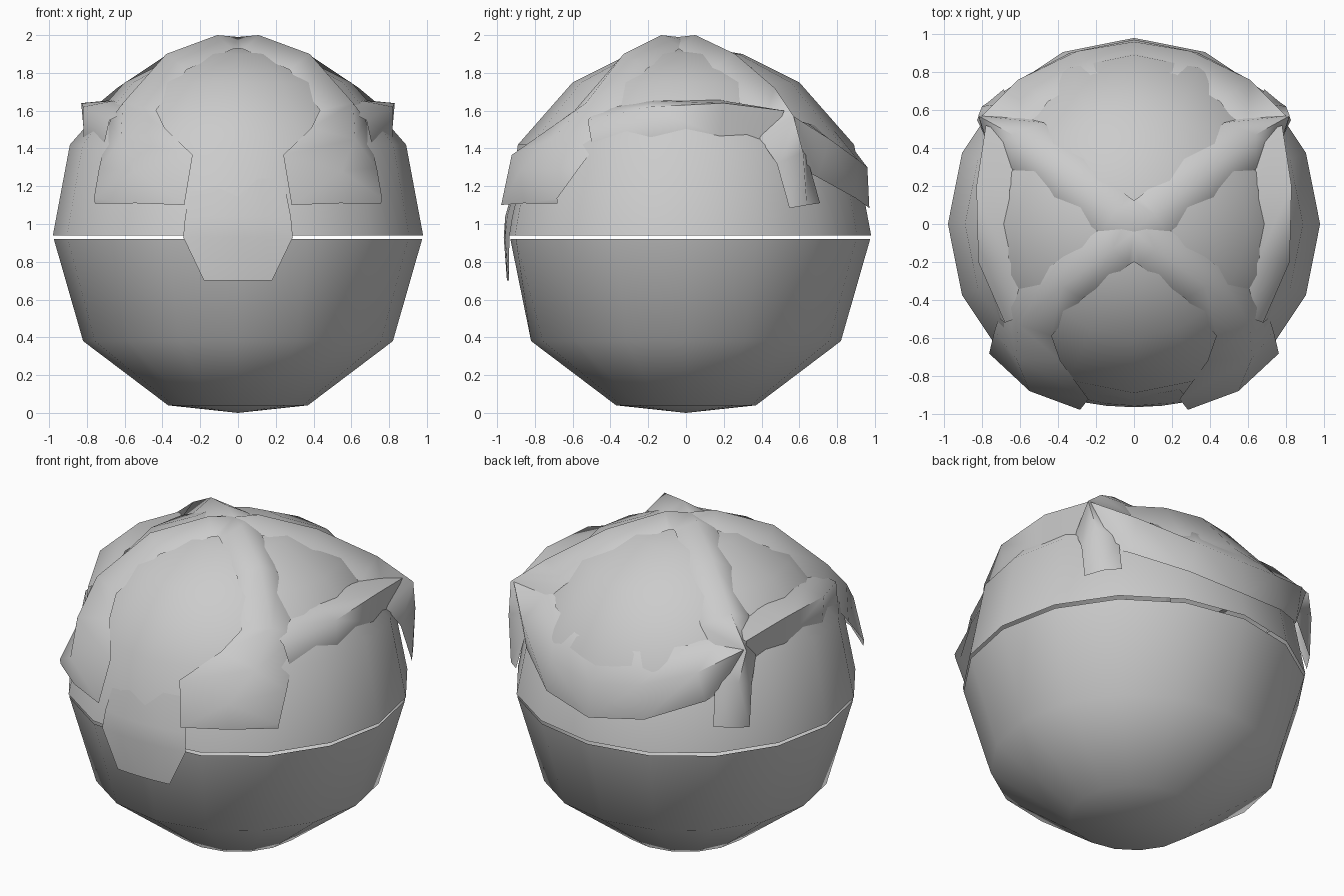
import bpy, bmesh, math
from mathutils import Vector

cube = bpy.data.objects.get("Cube")
if cube:
    bpy.data.objects.remove(cube, do_unlink=True)

CENTRE = Vector((0, 0, 0.95))
SEGMENTS = 16

grey = bpy.data.materials.new("plain_grey")
grey.use_nodes = True
colour = (0.6, 0.6, 0.6, 1)
grey.diffuse_color = colour
grey.node_tree.nodes["Principled BSDF"].inputs["Base Color"].default_value = colour


def finish(name, bm, mirror=False):
    """Face everything outward, smooth it and link the object."""
    bmesh.ops.remove_doubles(bm, verts=bm.verts, dist=0.0005)
    bm.normal_update()
    for face in bm.faces:
        if face.normal.dot(face.calc_center_median() - CENTRE) < 0:
            face.normal_flip()
    mesh = bpy.data.meshes.new(name)
    bm.to_mesh(mesh)
    bm.free()
    mesh.materials.append(grey)
    mesh.shade_smooth()
    mesh.set_sharp_from_angle(angle=math.radians(80))
    obj = bpy.data.objects.new(name, mesh)
    bpy.context.collection.objects.link(obj)
    if mirror:
        obj.modifiers.new("Mirror", "MIRROR")
    return obj


def skin(bm, rows):
    """Join neighbouring rows of points with faces."""
    verts = [[bm.verts.new(p) for p in row] for row in rows]
    for a, b in zip(verts, verts[1:]):
        for i in range(len(a) - 1):
            bm.faces.new((a[i], a[i + 1], b[i + 1], b[i]))


def lathe(name, profile, front):
    """Turn a profile round z, flattening the front at y = front."""
    bm = bmesh.new()
    rows = []
    for radius, z in profile:
        row = []
        for i in range(SEGMENTS + 1):
            angle = math.tau * i / SEGMENTS
            y = max(radius * math.sin(angle), front)
            row.append((radius * math.cos(angle), y, z))
        rows.append(row)
    skin(bm, rows)
    return finish(name, bm)


def strap(name, path):
    """Raised ridge; path is x, y, z, half width, distance of its edges from the centre."""
    bm = bmesh.new()
    points = [Vector(p[:3]) for p in path]
    rows = []
    for i, point in enumerate(points):
        tangent = points[min(i + 1, len(points) - 1)] - points[max(i - 1, 0)]
        if point.x == 0:
            tangent.y = tangent.z = 0
        side = tangent.cross(point - CENTRE).normalized() * path[i][3]
        edges = [CENTRE + (point + s * side - CENTRE).normalized() * path[i][4]
                 for s in (-1, 1)]
        rows.append((edges[0], point, edges[1]))
    skin(bm, rows)
    return finish(name, bm, mirror=True)


# Rounded body in two halves with a narrow slit between them
lathe("lower_bowl", [(0, 0), (0.37, 0.04), (0.82, 0.38), (0.975, 0.92)], -0.93)
lathe("upper_dome", [(0.98, 0.94), (0.89, 1.42), (0.6, 1.75), (0.3, 1.9), (0, 1.95)], -0.955)

# Chin that swells out of the dome and hangs over the bowl
bm = bmesh.new()
skin(bm, [[(s * width, y + s * s * curve, z) for s in (-1, -0.5, 0, 0.5, 1)]
          for width, y, z, curve in [(0.24, -0.9, 1.24, 0.03), (0.28, -0.957, 1.04, 0.04),
                                     (0.29, -0.965, 0.93, 0.03), (0.18, -0.948, 0.7, 0.01)]])
finish("chin", bm)

# Straps from the crown: front ones end in cheek flaps, rear ones in short legs
crown = (0, -0.04, 1.99, 0.17, 1.0)
strap("front_strap", [crown, (0.11, -0.13, 2.0, 0.13, 1.0),
                      (0.38, -0.33, 1.9, 0.13, 0.99), (0.61, -0.53, 1.64, 0.18, 0.98),
                      (0.62, -0.71, 1.45, 0.24, 0.99), (0.55, -0.88, 1.28, 0.34, 1.04),
                      (0.54, -0.86, 1.11, 0.29, 1.03)])
strap("back_strap", [crown, (0.11, 0.05, 2.0, 0.13, 1.0),
                     (0.37, 0.26, 1.9, 0.14, 0.98), (0.64, 0.47, 1.72, 0.17, 0.98),
                     (0.82, 0.57, 1.57, 0.14, 0.99), (0.8, 0.62, 1.38, 0.12, 1.0),
                     (0.77, 0.64, 1.1, 0.11, 1.0)])

# Bands that link the straps along the sides and round the back
strap("side_band", [(0.68, -0.52, 1.55, 0.14, 0.98), (0.82, -0.2, 1.62, 0.14, 0.98),
                    (0.83, 0.2, 1.64, 0.14, 0.98), (0.78, 0.52, 1.6, 0.14, 0.98)])
strap("back_band", [(0.8, 0.57, 1.57, 0.17, 0.98), (0.61, 0.76, 1.45, 0.19, 0.98),
                    (0.3, 0.91, 1.34, 0.21, 0.98), (0, 0.96, 1.3, 0.22, 0.98)])
